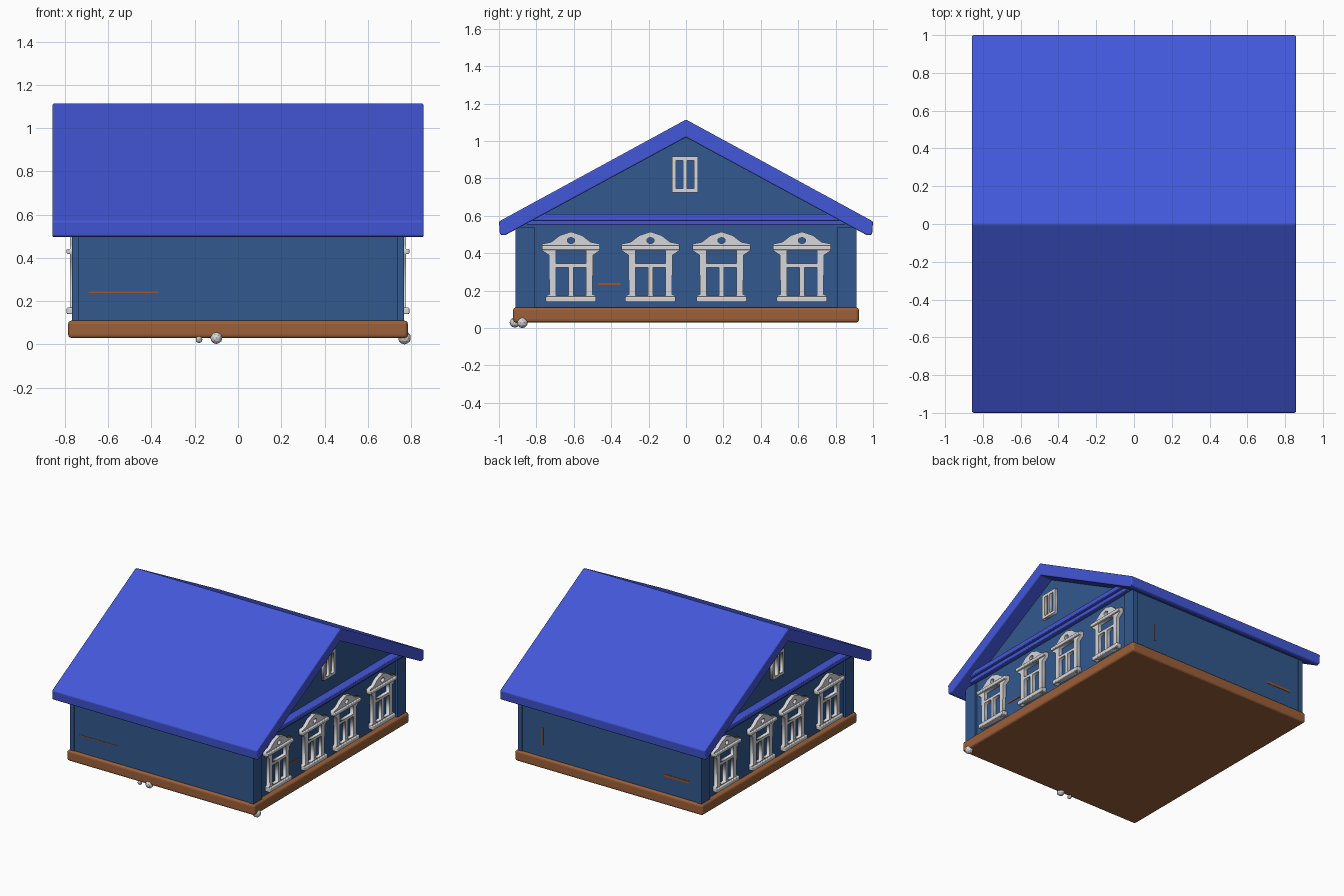
import bpy, bmesh, math
from mathutils import Vector

if "Cube" in bpy.data.objects:
    bpy.data.objects.remove(bpy.data.objects["Cube"])


def mat(name, rgb):
    m = bpy.data.materials.new(name)
    m.diffuse_color = (*rgb, 1)
    m.use_nodes = True
    m.node_tree.nodes["Principled BSDF"].inputs["Base Color"].default_value = m.diffuse_color
    return m


ROOF = mat("bright blue", (0.055, 0.095, 0.69))
WALL = mat("wall blue", (0.032, 0.098, 0.27))
BASE = mat("brown", (0.33, 0.115, 0.04))
WHITE = mat("white", (0.68, 0.68, 0.70))
RUST = mat("rust", (0.36, 0.09, 0.02))


def finish(name, bm, material, bevel=0.0):
    bmesh.ops.recalc_face_normals(bm, faces=bm.faces)
    me = bpy.data.meshes.new(name)
    bm.to_mesh(me)
    bm.free()
    me.materials.append(material)
    ob = bpy.data.objects.new(name, me)
    bpy.context.collection.objects.link(ob)
    if bevel:
        b = ob.modifiers.new("bevel", 'BEVEL')
        b.width, b.segments = bevel, 3
        b.limit_method = 'ANGLE'
    return ob


def box(name, lo, hi, material, bevel=0.0):
    bm = bmesh.new()
    bmesh.ops.create_cube(bm, size=1)
    lo, hi = Vector(lo), Vector(hi)
    for v in bm.verts:
        v.co = Vector([(lo[i] + hi[i]) / 2 + v.co[i] * (hi[i] - lo[i]) for i in range(3)])
    return finish(name, bm, material, bevel)


def prism(name, yz, x, material, bevel=0.0):
    """Extrude a (y, z) profile from -x to x."""
    bm = bmesh.new()
    f = bm.faces.new([bm.verts.new((-x, y, z)) for y, z in yz])
    r = bmesh.ops.extrude_face_region(bm, geom=[f])
    for v in r["geom"]:
        if isinstance(v, bmesh.types.BMVert):
            v.co.x = x
    return finish(name, bm, material, bevel)


def cutout(name, loops, side, y, z, depth, x):
    """Plate from an outline plus hole loops, facing +x or -x."""
    cu = bpy.data.curves.new(name, 'CURVE')
    cu.dimensions, cu.fill_mode, cu.extrude = '2D', 'BOTH', depth / 2
    for pts in loops:
        s = cu.splines.new('POLY')
        s.points.add(len(pts) - 1)
        for p, (a, b) in zip(s.points, pts):
            p.co = (a, b, 0, 1)
        s.use_cyclic_u = True
    ob = bpy.data.objects.new(name, cu)
    bpy.context.collection.objects.link(ob)
    ob.location = (side * x, y, z)
    ob.rotation_euler = (math.pi / 2, 0, side * math.pi / 2)
    cu.materials.append(WHITE)
    bpy.ops.object.select_all(action='DESELECT')
    ob.select_set(True)
    bpy.context.view_layer.objects.active = ob
    bpy.ops.object.convert(target='MESH')


def rect(a, b, c, d):
    return [(a, b), (c, b), (c, d), (a, d)]


# Foundation, wall body and roof
box("foundation", (-0.785, -0.925, 0.03), (0.785, 0.925, 0.11), BASE, 0.015)
prism("walls", [(-0.905, 0.10), (0.905, 0.10), (0.905, 0.55), (0, 1.04), (-0.905, 0.55)], 0.75, WALL)
prism("roof", [(0, 1.115), (1.0, 0.57), (0.995, 0.50), (0.97, 0.495), (0, 1.02),
               (-0.97, 0.495), (-0.995, 0.50), (-1.0, 0.57)], 0.858, ROOF, 0.008)

# Corner boards and gable cornice
for sx in (-1, 1):
    for sy in (-1, 1):
        xs, ys = sorted((sx * 0.735, sx * 0.768)), sorted((sy * 0.81, sy * 0.912))
        box("corner_board", (xs[0], ys[0], 0.10), (xs[1], ys[1], 0.54), WALL)
    for z0, z1, out in ((0.55, 0.58, 0.785), (0.575, 0.61, 0.81)):
        xs = sorted((sx * 0.74, sx * out))
        box("cornice", (xs[0], -0.85, z0), (xs[1], 0.85, z1), ROOF, 0.006)

# Carved window surrounds: outline, panes and the round opening in the pediment
half = [(0.13, 0.14), (0.13, 0.175), (0.115, 0.18), (0.118, 0.39), (0.155, 0.415),
        (0.155, 0.45), (0.105, 0.46), (0.06, 0.495), (0.0, 0.515)]
outline = half + [(-a, b) for a, b in half[-2::-1]]
ring = [(0.02 * math.cos(t * math.pi / 6), 0.468 + 0.016 * math.sin(t * math.pi / 6)) for t in range(12)]
panes = [rect(-0.08, 0.345, 0.08, 0.415), rect(-0.08, 0.175, -0.013, 0.325),
         rect(0.013, 0.175, 0.08, 0.325)]
attic = [rect(-0.07, 0.725, 0.07, 0.917), rect(-0.048, 0.745, -0.01, 0.895),
         rect(0.01, 0.745, 0.048, 0.895)]
for sx in (-1, 1):
    for y in (-0.615, -0.19, 0.19, 0.62):
        cutout("window_surround", [outline, ring] + panes, sx, y, 0, 0.03, 0.762)
        for n, w, z0, z1 in (("window_sill", 0.135, 0.14, 0.17), ("window_header", 0.155, 0.418, 0.442)):
            xs = sorted((sx * 0.75, sx * 0.792))
            box(n, (xs[0], y - w, z0), (xs[1], y + w, z1), WHITE, 0.006)
    cutout("attic_window", attic, sx, -0.005, 0, 0.03, 0.758)

# Thin rust-coloured strips on the walls
box("rust_strip", (-0.69, -0.908, 0.238), (-0.37, -0.903, 0.244), RUST)
box("rust_strip", (0.747, -0.47, 0.230), (0.754, -0.35, 0.240), RUST)
box("rust_strip", (0.56, 0.903, 0.20), (0.572, 0.908, 0.33), RUST)
box("rust_strip", (-0.66, 0.903, 0.235), (-0.45, 0.908, 0.252), RUST)

# Small stones under the foundation edge
for x, y, z, r in ((0.77, -0.875, 0.03, 0.03), (-0.1, -0.915, 0.03, 0.028), (-0.18, -0.915, 0.022, 0.016)):
    bm = bmesh.new()
    bmesh.ops.create_icosphere(bm, subdivisions=2, radius=r)
    bmesh.ops.translate(bm, verts=bm.verts, vec=(x, y, z))
    finish("stone", bm, WHITE)
